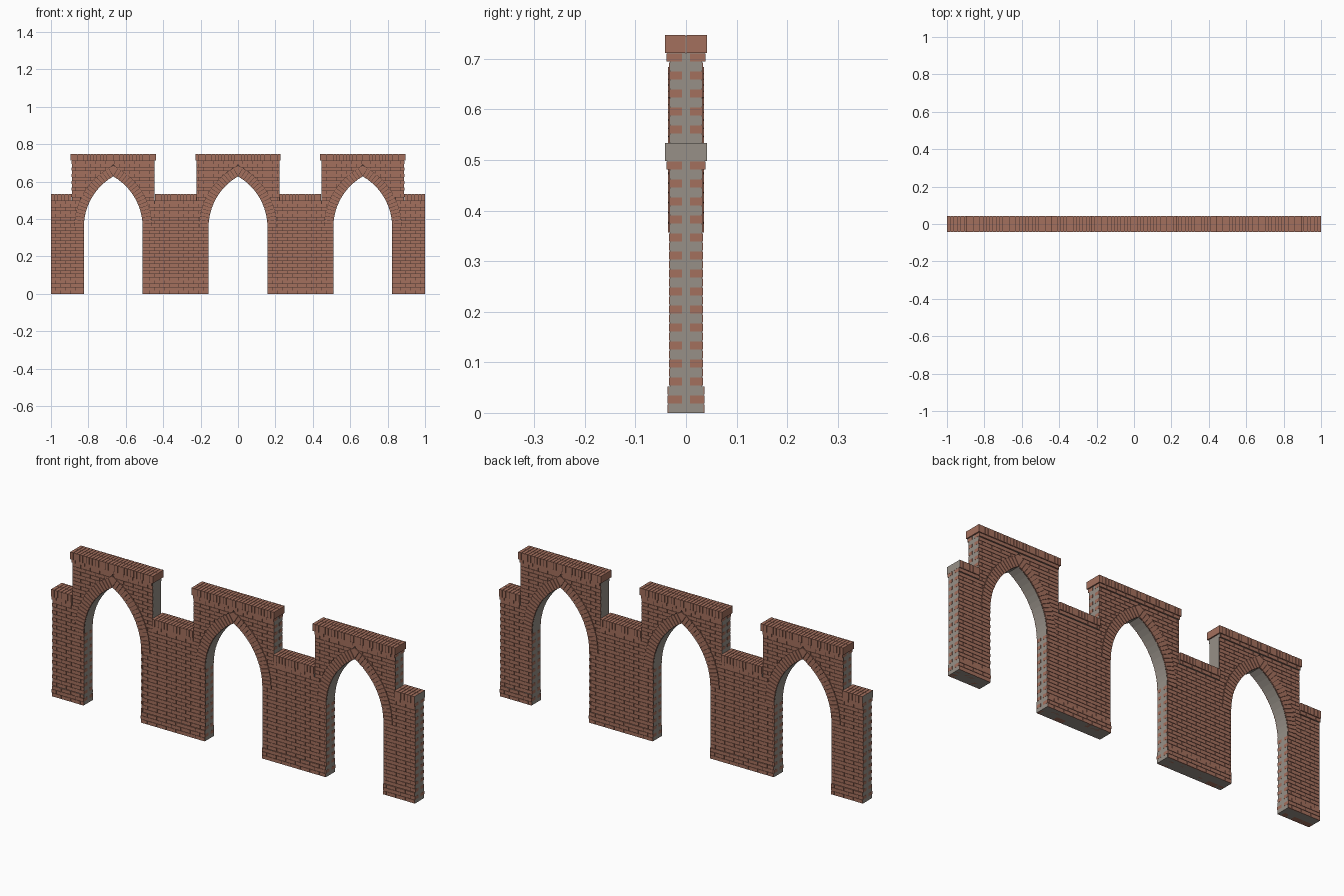
import bpy, bmesh, math

if "Cube" in bpy.data.objects:
    bpy.data.objects.remove(bpy.data.objects["Cube"])

P = 0.0178            # height of one brick course
GAP = 0.0022          # joint width
BW = 2 / 38           # brick length with joint
CENTRES = (-0.667, 0.0, 0.667)
HALF = 0.157          # half width of an arch opening
R = 2 * HALF          # arch radius (equilateral pointed arch)
R2 = R + 0.05         # outer radius of the arch ring
SPRING = 20 * P
MER = 0.222           # half width of a raised block
E = 0.0005
LOW, HIGH = 28 * P, 40 * P
MERLONS = [(c - MER, c + MER) for c in CENTRES]
GAPS = [(-1, -0.889), (-0.445, -0.222), (0.222, 0.445), (0.889, 1)]


def material(name, col):
    m = bpy.data.materials.new(name)
    m.diffuse_color = (*col, 1)
    m.use_nodes = True
    m.node_tree.nodes["Principled BSDF"].inputs["Base Color"].default_value = m.diffuse_color
    return m


MATS = [material("brick red", (0.37, 0.16, 0.11)),
        material("mortar grey", (0.31, 0.28, 0.245)),
        material("joint brown", (0.07, 0.036, 0.027))]


def prism(bm, poly, y0, y1):
    """Extrude an outline in x, z from y0 to y1."""
    pts = []
    for p in poly:
        if not any(abs(p[0] - q[0]) + abs(p[1] - q[1]) < 1e-5 for q in pts):
            pts.append(p)
    if len(pts) < 3:
        return
    a = [bm.verts.new((x, y0, z)) for x, z in pts]
    b = [bm.verts.new((x, y1, z)) for x, z in pts]
    bm.faces.new(a)
    bm.faces.new(b[::-1])
    n = len(pts)
    for i in range(n):
        j = (i + 1) % n
        bm.faces.new((a[j], a[i], b[i], b[j]))


def both(bm, poly, y0, y1):
    prism(bm, poly, -y1, -y0)
    prism(bm, poly, y0, y1)


def rect(x0, x1, z0, z1):
    return [(x0, z0), (x1, z0), (x1, z1), (x0, z1)]


def finish(bm, name, rule=lambda f: 0):
    bmesh.ops.recalc_face_normals(bm, faces=bm.faces)
    bm.normal_update()
    for f in bm.faces:
        f.material_index = rule(f)
    me = bpy.data.meshes.new(name)
    bm.to_mesh(me)
    bm.free()
    for m in MATS:
        me.materials.append(m)
    bpy.context.collection.objects.link(bpy.data.objects.new(name, me))


def core_rule(f):
    # wall faces show dark joints, ends and arch undersides show plain mortar
    return 2 if abs(f.normal.y) > 0.5 else 1


# mortar core: one outline with stepped top and three pointed openings
out = [(-1 + E, 0), (-1 + E, LOW)]
for a, b in MERLONS:
    out += [(a + E, LOW), (a + E, HIGH), (b - E, HIGH), (b - E, LOW)]
out += [(1 - E, LOW), (1 - E, 0)]
h = HALF + E
for c in reversed(CENTRES):
    out.append((c + h, 0))
    arc = [(math.cos(math.radians(t)) * R - HALF + E,
            SPRING + math.sin(math.radians(t)) * R) for t in range(0, 60, 5)]
    out += [(c + x, z) for x, z in arc]
    out.append((c, SPRING + R * math.sin(math.pi / 3)))
    out += [(c - x, z) for x, z in reversed(arc)]
    out.append((c - h, 0))
bm = bmesh.new()
prism(bm, out, -0.0315, 0.0315)
finish(bm, "wall_core", core_rule)

# wider mortar behind the plinth and corbel courses
bm = bmesh.new()
edges = [-1 + E] + [c + s * h for c in CENTRES for s in (-1, 1)] + [1 - E]
for a, b in zip(edges[::2], edges[1::2]):
    prism(bm, rect(a, b, 0, 3 * P - GAP / 2), -0.035, 0.035)
for a, b in GAPS:
    prism(bm, rect(max(a, -1 + E), min(b, 1 - E), 27 * P + GAP / 2, LOW), -0.0365, 0.0365)
for a, b in MERLONS:
    prism(bm, rect(a + E, b - E, 39 * P + GAP / 2, HIGH), -0.0365, 0.0365)
finish(bm, "plinth_and_corbel_core", core_rule)


def arch_half(z):
    """Half width taken out of the brickwork by opening and arch ring."""
    if z < SPRING - 1e-6:
        return HALF
    d = R2 * R2 - (z - SPRING) ** 2
    return max(0, math.sqrt(d) - HALF) if d > 0 else 0


def lay(bm, k, x0, x1, depth):
    """Lay course k from x0 to x1, clipped along the arches."""
    z0, z1 = k * P + GAP / 2, (k + 1) * P - GAP / 2
    if k == 0:
        z0 = 0
    inset = 0 if k % 2 else 0.0015
    h0, h1 = arch_half(z0), arch_half(z1)
    left, runs = (x0, x0), []
    if h0 > 0:
        for c in CENTRES:
            if x0 < c < x1:
                runs.append((left, (c - h0, c - h1)))
                left = (c + h0, c + h1)
    runs.append((left, (x1, x1)))
    for lo, hi in runs:
        for i in range(-1, 39):
            x = -1 + (i + 0.5 * (k % 2)) * BW
            ends = []
            for n in (0, 1):
                a = max(x + GAP / 2, lo[n] + inset)
                b = min(x + BW - GAP / 2, hi[n] - inset)
                if b < a:
                    a = b = min(max(a, x), x + BW)
                ends.append((a, b))
            (a0, b0), (a1, b1) = ends
            if max(b0 - a0, b1 - a1) > 0.003:
                both(bm, [(a0, z0), (b0, z0), (b1, z1), (a1, z1)], 0.008, depth)


# brick courses, with wider plinth and corbel courses
bm = bmesh.new()
for k in range(40):
    if k < 27:
        lay(bm, k, -1, 1, 0.037 if k < 3 else 0.0335)
    else:
        for a, b in MERLONS:
            lay(bm, k, a, b, 0.0385 if k == 39 else 0.0335)
    if k == 27:
        for a, b in GAPS:
            lay(bm, k, a, b, 0.0385)
finish(bm, "wall_bricks")

# arch rings of radial bricks with a pointed keystone
bm = bmesh.new()
N = 19
ri = R + 0.0015
for c in CENTRES:
    for s in (-1, 1):
        for i in range(N):
            step = math.pi / 3 / N
            t0, t1 = i * step + 0.003, (i + 1) * step - 0.003
            poly = [(c + s * (r * math.cos(t) - HALF), SPRING + r * math.sin(t))
                    for r, t in ((ri, t0), (R2 - 0.001, t0), (R2 - 0.001, t1), (ri, t1))]
            both(bm, poly, 0.008, 0.0355)
    ox, oz = R2 * 0.5 - HALF, SPRING + R2 * math.sin(math.pi / 3)
    top = SPRING + math.sqrt(R2 ** 2 - HALF ** 2)
    both(bm, [(c, SPRING + R * math.sin(math.pi / 3) + 0.004), (c + ox - 0.001, oz),
              (c, top), (c - ox + 0.001, oz)], 0.008, 0.0355)
finish(bm, "arch_rings")


def coping(bricks, core, x0, x1, z, inset0=0, inset1=0):
    """Two rows of upright bricks over a slightly smaller core."""
    n = round((x1 - x0) / P)
    w = (x1 - x0) / n
    for i in range(n):
        a = x0 + i * w + (inset0 if i == 0 else GAP / 2)
        b = x0 + (i + 1) * w - (inset1 if i == n - 1 else GAP / 2)
        both(bricks, rect(a, b, z, z + 2 * P), GAP / 4, 0.042)
    prism(core, rect(x0 + E, x1 - E, z + 0.001, z + 2 * P - 0.002), -0.04, 0.04)


# copings on the raised blocks and on the low wall
bricks, core = bmesh.new(), bmesh.new()
for c in CENTRES:
    coping(bricks, core, c - 0.2275, c + 0.2275, HIGH)
for a, b in GAPS:
    coping(bricks, core, a, b, LOW, 0.0015 if a == -1 else 0, 0.0015 if b == 1 else 0)
finish(bricks, "coping_bricks")
finish(core, "coping_core", lambda f: 1 if abs(f.normal.x) > 0.5 else 2)

# plain mortar end caps on the low coping
bm = bmesh.new()
for s in (-1, 1):
    prism(bm, rect(s * 0.9985, s, LOW, LOW + 2 * P), -0.042, 0.042)
finish(bm, "coping_ends", lambda f: 1 if abs(f.normal.x) > 0.5 else 0)
